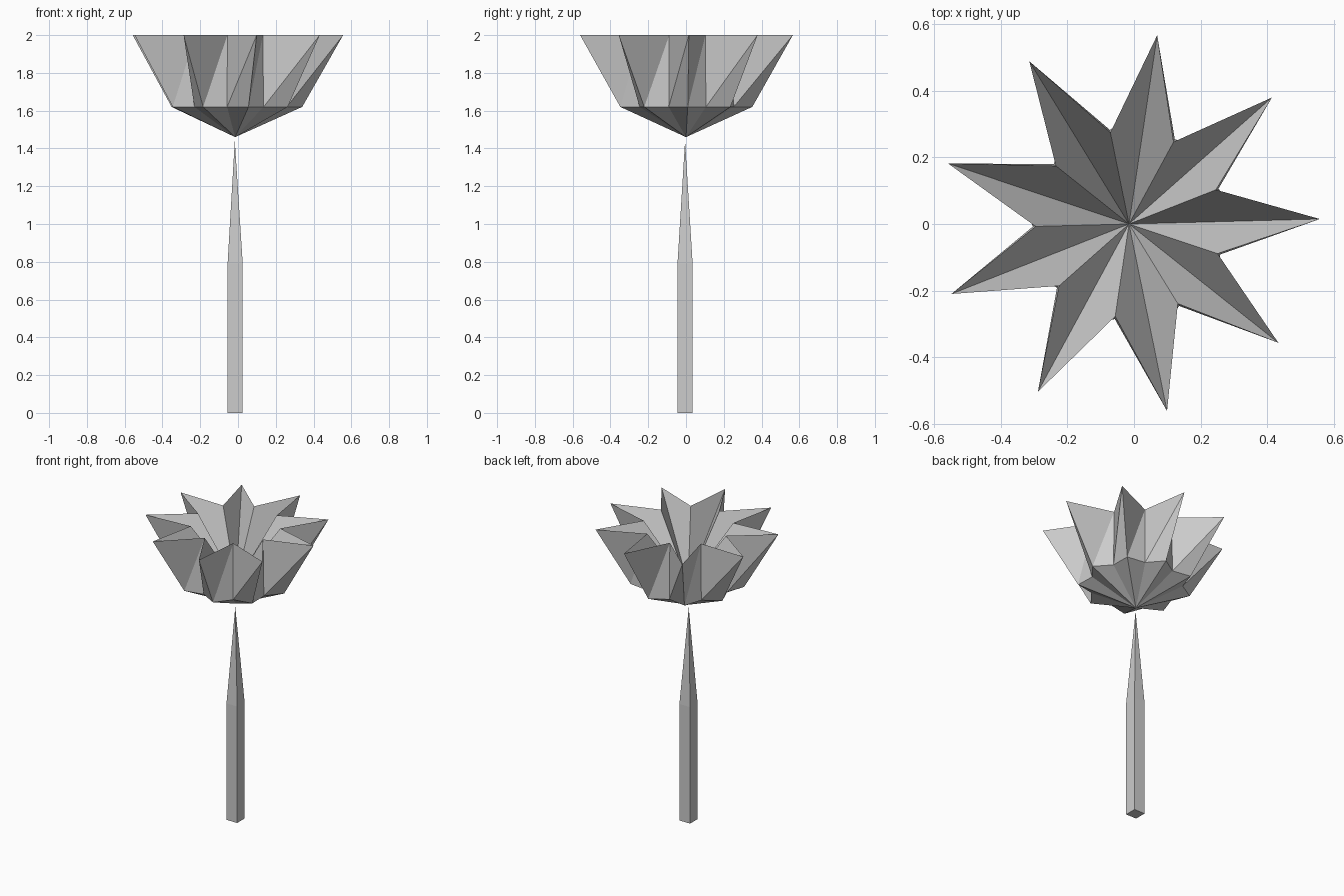
import bpy, bmesh
from math import cos, sin, radians

cube = bpy.data.objects.get("Cube")
if cube:
    bpy.data.objects.remove(cube, do_unlink=True)

grey = bpy.data.materials.new("light grey")
grey.use_nodes = True
COLOR = (0.604, 0.604, 0.604, 1)
grey.diffuse_color = COLOR
grey.node_tree.nodes["Principled BSDF"].inputs["Base Color"].default_value = COLOR


def add_object(name, bm):
    bmesh.ops.recalc_face_normals(bm, faces=bm.faces)
    mesh = bpy.data.meshes.new(name)
    bm.to_mesh(mesh)
    bm.free()
    mesh.materials.append(grey)
    obj = bpy.data.objects.new(name, mesh)
    bpy.context.collection.objects.link(obj)


def ring(bm, cx, cy, z, radii, count, start):
    """Closed loop of vertices whose radius alternates through radii."""
    verts = []
    for i in range(count):
        a = radians(start + 360 * i / count)
        r = radii[i % len(radii)]
        verts.append(bm.verts.new((cx + r * cos(a), cy + r * sin(a), z)))
    return verts


def fan(bm, loop, point):
    """Triangles from a loop to a single point."""
    apex = bm.verts.new(point)
    for i, v in enumerate(loop):
        bm.faces.new((v, loop[(i + 1) % len(loop)], apex))


CX = -0.015

# Flower head: nine-pointed star cup with a hollow inside and pointed base
POINTS = 9
bm = bmesh.new()
lower = ring(bm, CX, 0, 1.62, (0.355, 0.288), POINTS * 2, 1.5)
rim = ring(bm, CX, 0, 2.0, (0.572, 0.28), POINTS * 2, 1.5)
for i in range(POINTS * 2):
    j = (i + 1) % (POINTS * 2)
    bm.faces.new((lower[i], lower[j], rim[j]))
    bm.faces.new((lower[i], rim[j], rim[i]))
fan(bm, lower, (CX, 0, 1.46))
fan(bm, rim, (CX, 0, 1.60))
add_object("flower_head", bm)

# Stem: square post that tapers to a point
bm = bmesh.new()
half_diagonal = 0.04 * 2 ** 0.5
base = ring(bm, CX, -0.005, 0, (half_diagonal,), 4, 45)
shoulder = ring(bm, CX, -0.005, 0.79, (half_diagonal,), 4, 45)
bm.faces.new(base)
for i in range(4):
    j = (i + 1) % 4
    bm.faces.new((base[i], base[j], shoulder[j], shoulder[i]))
fan(bm, shoulder, (CX - 0.002, -0.005, 1.44))
add_object("stem", bm)
